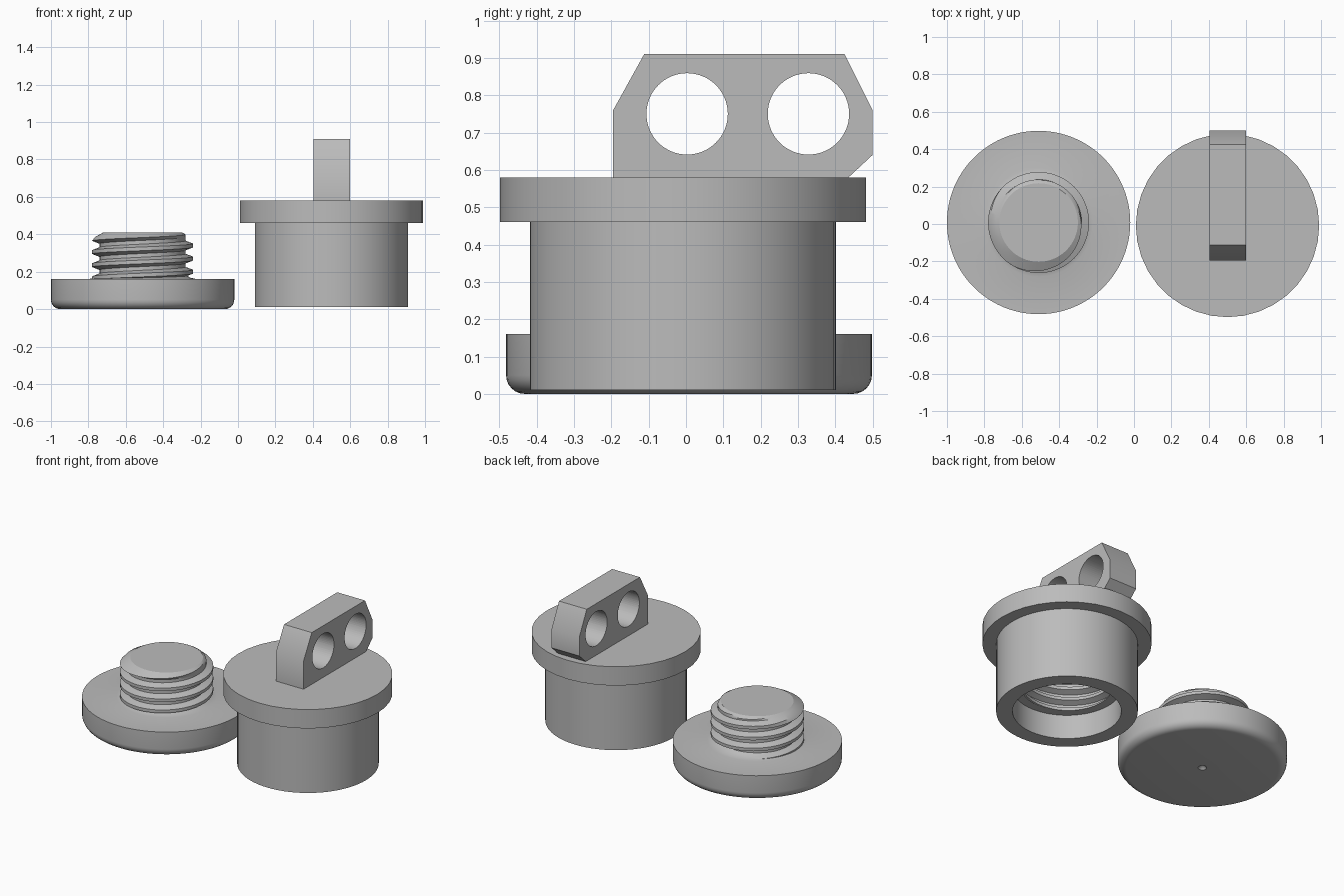
import bpy, bmesh, math

cube = bpy.data.objects.get("Cube")
if cube:
    bpy.data.objects.remove(cube, do_unlink=True)

# One plain grey plastic
GREY = (0.5, 0.5, 0.5, 1)
grey = bpy.data.materials.new("plain grey")
grey.use_nodes = True
grey.diffuse_color = GREY
grey.node_tree.nodes["Principled BSDF"].inputs["Base Color"].default_value = GREY


def finish(name, bm, location, fix_normals=True):
    bmesh.ops.remove_doubles(bm, verts=bm.verts, dist=0.0002)
    bmesh.ops.dissolve_degenerate(bm, edges=bm.edges, dist=0.0001)
    if fix_normals:
        bmesh.ops.recalc_face_normals(bm, faces=bm.faces)
    mesh = bpy.data.meshes.new(name)
    bm.to_mesh(mesh)
    bm.free()
    mesh.materials.append(grey)
    ob = bpy.data.objects.new(name, mesh)
    ob.location = location
    bpy.context.collection.objects.link(ob)
    bpy.ops.object.select_all(action='DESELECT')
    ob.select_set(True)
    bpy.context.view_layer.objects.active = ob
    bpy.ops.object.shade_smooth_by_angle(angle=math.radians(30))
    return ob


def lathe(name, profile, sides, location):
    bm = bmesh.new()
    verts = [bm.verts.new((r, 0, z)) for r, z in profile]
    edges = [bm.edges.new(pair) for pair in zip(verts, verts[1:])]
    bmesh.ops.spin(bm, geom=verts + edges, axis=(0, 0, 1), cent=(0, 0, 0),
                   angle=math.tau, steps=sides, use_merge=False)
    return finish(name, bm, location)


def thread(name, root, crest, bottom, top, phase, location, limit, inward=False):
    """Helical thread whose radius is trimmed by the limit function."""
    pitch, sides = 0.07, 72
    tooth = [(-0.5, root), (-0.36, root), (-0.14, crest), (0.14, crest), (0.36, root)]
    turns = range(math.floor((bottom - phase) / pitch) - 1,
                  math.ceil((top - phase) / pitch) + 1)
    bm = bmesh.new()
    columns = []
    for i in range(sides + 1):
        a = math.tau * i / sides
        column = []
        for turn in turns:
            for offset, radius in tooth:
                z = phase + pitch * (turn + offset + i / sides)
                z = min(max(z, bottom), top)
                r = limit(radius, z)
                column.append(bm.verts.new((r * math.cos(a), r * math.sin(a), z)))
        columns.append(column)
    for c, d in zip(columns, columns[1:]):
        for k in range(len(c) - 1):
            quad = (c[k], d[k], d[k + 1], c[k + 1])
            bm.faces.new(quad[::-1] if inward else quad)
    return finish(name, bm, location, fix_normals=False)


# Screw cap: rounded disc with a small centre pit and a flared thread foot
cap_at = (-0.51, 0.008, 0)
rounded = [(0.44 + 0.05 * math.sin(t * math.pi / 12),
            0.05 - 0.05 * math.cos(t * math.pi / 12)) for t in range(7)]
lathe("cap_disc", [(0, 0.03), (0.025, 0.0)] + rounded
      + [(0.49, 0.16), (0.29, 0.16), (0.255, 0.168), (0.235, 0.18), (0.215, 0.2), (0, 0.2)],
      96, cap_at)
thread("cap_thread", 0.23, 0.27, 0.15, 0.41, 0.20, cap_at,
       lambda r, z: min(r, 0.21 + (0.41 - z) * 1.8))
lathe("cap_thread_top", [(0, 0.41), (0.21, 0.41)], 72, cap_at)

# Socket: flanged barrel, hollow from below with a narrower threaded bore
socket_at = (0.5, -0.008, 0)
lathe("socket_flange", [(0.40, 0.46), (0.49, 0.46), (0.49, 0.58), (0, 0.58)], 36, socket_at)
lathe("socket_barrel", [(0.41, 0.465), (0.41, 0.01), (0.315, 0.01), (0.315, 0.165),
                        (0.26, 0.165)], 72, socket_at)
thread("socket_thread", 0.295, 0.26, 0.165, 0.43, 0.20, socket_at,
       lambda r, z: r, inward=True)
lathe("socket_ceiling", [(0, 0.43), (0.30, 0.43)], 72, socket_at).data.flip_normals()

# Lug: chamfered plate standing on the flange
outline = [(-0.195, 0.575), (-0.195, 0.76), (-0.112, 0.91), (0.425, 0.91),
           (0.5, 0.76), (0.5, 0.64), (0.43, 0.575)]
bm = bmesh.new()
face = bm.faces.new([bm.verts.new((-0.098, y, z)) for y, z in outline])
ext = bmesh.ops.extrude_face_region(bm, geom=[face])
bmesh.ops.translate(bm, vec=(0.196, 0, 0),
                    verts=[v for v in ext["geom"] if isinstance(v, bmesh.types.BMVert)])
lug = finish("lug", bm, (0.502, 0, 0))

# Two round eyes cut through the lug
for side, y in (("front", 0.003), ("back", 0.328)):
    bpy.ops.mesh.primitive_cylinder_add(vertices=64, radius=0.109, depth=0.5,
                                        location=(0.5, y, 0.75),
                                        rotation=(0, math.pi / 2, 0))
    cutter = bpy.context.object
    cutter.name = side + "_eye_cutter"
    cutter.data.materials.append(grey)
    cut = lug.modifiers.new(side + "_eye", 'BOOLEAN')
    cut.object = cutter
    cut.solver = 'EXACT'
    bpy.context.view_layer.objects.active = lug
    bpy.ops.object.modifier_apply(modifier=cut.name)
    bpy.data.objects.remove(cutter, do_unlink=True)
bpy.context.view_layer.objects.active = lug
lug.select_set(True)
bpy.ops.object.shade_smooth_by_angle(angle=math.radians(30))
